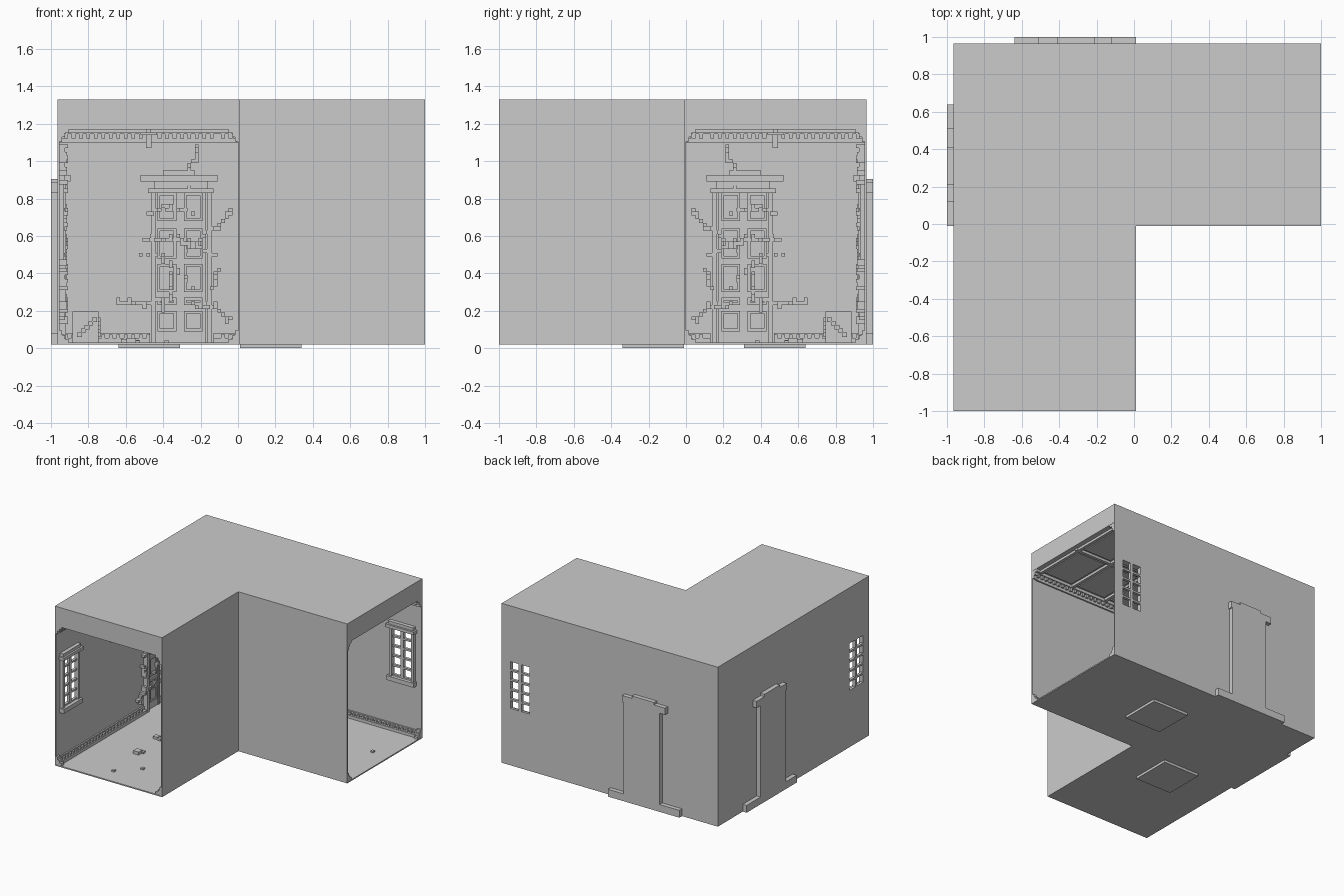
import bpy, bmesh, random
from mathutils import Matrix

if "Cube" in bpy.data.objects:
    bpy.data.objects.remove(bpy.data.objects["Cube"])

random.seed(4)
B = 0.955          # inner face of the back wall (left wall mirrors it)


def build(name, boxes, mirror=True):
    """One object from (x0,x1,y0,y1,z0,z1) boxes, mirrored across x = -y."""
    bm = bmesh.new()
    todo = list(boxes)
    if mirror:
        todo += [(-y1, -y0, -x1, -x0, z0, z1) for x0, x1, y0, y1, z0, z1 in boxes]
    for x0, x1, y0, y1, z0, z1 in todo:
        m = Matrix.Translation(((x0 + x1) / 2, (y0 + y1) / 2, (z0 + z1) / 2)) \
            @ Matrix.Diagonal((x1 - x0, y1 - y0, z1 - z0, 1))
        bmesh.ops.create_cube(bm, size=1, matrix=m)
    return finish(name, bm)


def finish(name, bm):
    me = bpy.data.meshes.new(name)
    bm.to_mesh(me)
    bm.free()
    ob = bpy.data.objects.new(name, me)
    bpy.context.collection.objects.link(ob)
    return ob


def prism(name, pts, z0, z1):
    bm = bmesh.new()
    f = bm.faces.new([bm.verts.new((x, y, z0)) for x, y in pts])
    r = bmesh.ops.extrude_face_region(bm, geom=[f])
    vs = [v for v in r["geom"] if isinstance(v, bmesh.types.BMVert)]
    bmesh.ops.translate(bm, verts=vs, vec=(0, 0, z1 - z0))
    bmesh.ops.recalc_face_normals(bm, faces=bm.faces)
    return finish(name, bm)


def cut(ob, cutter):
    m = ob.modifiers.new("cut", 'BOOLEAN')
    m.operation, m.solver, m.object = 'DIFFERENCE', 'EXACT', cutter
    cutter.hide_render = True
    cutter.hide_viewport = True
    cutter.display_type = 'WIRE'


def back(x0, x1, z0, z1, d):
    """Relief box standing d proud of the inner back wall."""
    return (x0, x1, B - d, B + 0.003, z0, z1)


# L-shaped corridor shell, open at the front and right ends
shell = prism("corridor_shell", [(-.965, -1), (.01, -1), (.01, -.01), (1, -.01),
                                 (1, .965), (-.965, .965)], .02, 1.33)
cavity = prism("cavity_cutter", [(-B, -1.1), (0, -1.1), (0, 0), (1.1, 0),
                                 (1.1, B), (-B, B)], .03, 1.17)
panes = build("pane_cutter", [(x, x + .075, .94, .99, .487 + .08 * i, .552 + .08 * i)
                              for x in (.745, .845) for i in range(5)])
cut(shell, cavity)
cut(shell, panes)

# Window surround, glazing bars, head and sill
win = [back(.72, .745, .45, .9, .025), back(.92, .945, .45, .9, .025),
       back(.82, .845, .46, .89, .015),
       back(.70, .96, .875, .90, .045), back(.715, .945, .90, .925, .03),
       back(.705, .955, .44, .475, .04)]
win += [back(.745, .92, .472 + .08 * i, .487 + .08 * i, .012) for i in range(6)]
build("window_frame", win)

# Outer door slab, hood and plinth
build("outer_door", [(-.46, -.13, .96, 1, .02, .85),
                     (-.51, -.12, .96, 1, .83, .885),
                     (-.41, -.21, .96, 1, .885, .905),
                     (-.64, -.46, .96, 1, .02, .08),
                     (-.13, .01, .96, 1, .02, .08)])

# Recessed hatches below the floor
build("floor_hatch", [(-.64, -.31, -.34, -.01, 0, .025)])

# Toothed cornice and skirting along both walls of each leg
trim_c, trim_s = [], []
for y0, y1, wall in ((-.97, -.004, 0), (-.97, .13, -B), (.47, B, -B), (.13, .47, -B)):
    x = (lambda d, w=wall: (w - .003, w + d) if w < 0 else (w - d, w + .003))
    n = int((y1 - y0) / .04)
    trim_c += [(*x(.035), y0, y1, 1.145, 1.168), (*x(.012), y0, y1, 1.10, 1.146)]
    trim_c += [(*x(.028), y0 + .04 * i, y0 + .04 * i + .02, 1.12, 1.146) for i in range(n)]
    if (y0, y1) != (.13, .47):
        trim_s += [(*x(.035), y0, y1, .028, .055), (*x(.012), y0, y1, .054, .08)]
        trim_s += [(*x(.028), y0 + .04 * i, y0 + .04 * i + .02, .054, .072) for i in range(n)]
build("cornice", trim_c)
build("skirting", trim_s)

# Stepped brackets in the corners of each open end
ends = []
for s, w in ((1, -B), (-1, 0)):
    for z0, up in ((.03, 1), (1.17, -1)):
        for a, b in ((.05, .02), (.03, .04), (.015, .065)):
            xs, zs = sorted((w - s * .003, w + s * a)), sorted((z0 - up * .003, z0 + up * b))
            ends.append((*xs, -.998, -.965, *zs))
build("end_bracket", ends)

# Ceiling coffers
ribs = [(-.49, -.465, -.97, .46, 1.15, 1.172)]
for i in range(4):
    y = -.96 + .32 * i
    ribs.append((-.92, -.035, y, y + .025, 1.15, 1.172))
    for a, b in ((-.90, -.51), (-.445, -.055)):
        ribs.append((a, b, y + .045, y + .30, 1.16, 1.172))
build("ceiling_coffer", ribs)
build("ceiling_boss", [(-.52, -.435, .435, .52, 1.14, 1.172),
                       (-.493, -.463, .463, .493, 1.07, 1.15)], False)

# Inner panelled door with frame and stepped head
door = [back(-.44, -.17, .03, .85, .012)]
door += [back(a, a + .025, .03, .85, .035) for a in (-.465, -.165)]
door += [back(-.317, -.302, .03, .84, .02)]
for z0, z1 in ((.09, .2), (.23, .27), (.3, .45), (.48, .64), (.68, .83)):
    for a, b in ((-.43, -.33), (-.29, -.19)):
        t = .014
        door += [back(a, a + t, z0, z1, .022), back(b - t, b, z0, z1, .022),
                 back(a, b, z0, z0 + t, .022), back(a, b, z1 - t, z1, .022)]
door += [back(-.48, -.13, .83, .855, .045), back(-.45, -.16, .855, .89, .035),
         back(-.52, -.11, .89, .925, .06), back(-.40, -.23, .925, .95, .04)]
build("inner_door", door)

# Voxel creepers over the inner door
paths = [[(-.22, 1.08), (-.22, 1.02), (-.26, .98), (-.26, .85)],
         [(-.28, .52), (-.2, .58), (-.05, .72)],
         [(-.53, .5), (-.43, .5), (-.35, .44), (-.25, .33)],
         [(-.65, .25), (-.5, .24), (-.35, .27)],
         [(-.25, .23), (-.12, .22), (-.03, .15)],
         [(-.1, .42), (-.14, .33)],
         [(-.49, .72), (-.38, .76), (-.25, .73)],
         [(-.5, .58), (-.3, .57), (-.12, .5)],
         [(-.35, .4), (-.35, .3), (-.4, .2)]]
cells = set()
g = .02
for p in paths:
    for (xa, za), (xb, zb) in zip(p, p[1:]):
        n = max(1, round(max(abs(xb - xa), abs(zb - za)) / g))
        for k in range(n + 1):
            c = (round((xa + (xb - xa) * k / n) / g), round((za + (zb - za) * k / n) / g))
            cells.add(c)
            if random.random() < .25:
                cells.add((c[0], c[1] + random.choice((-1, 1))))
build("creeper", [back(i * g - .01, i * g + .01, j * g - .01, j * g + .01,
                       random.choice((.03, .04, .045))) for i, j in sorted(cells)])

# Crate in the far corner with stepped diagonal braces
crate = [(-.885, -.745, .745, .885, .03, .195)]
crate += [(-.86 + .02 * i, -.835 + .02 * i, .735, .75, .06 + .02 * i, .085 + .02 * i)
          for i in range(5)]
build("corner_crate", crate)

# Loose rubble on the floor
build("rubble", [(x - s, x + s, y - s, y + s, .028, .03 + s)
                 for x, y, s in ((-.535, -.85, .012), (-.38, -.695, .012),
                                 (-.57, -.486, .025), (-.545, -.46, .015),
                                 (-.606, -.19, .02), (-.57, -.2, .015))])
